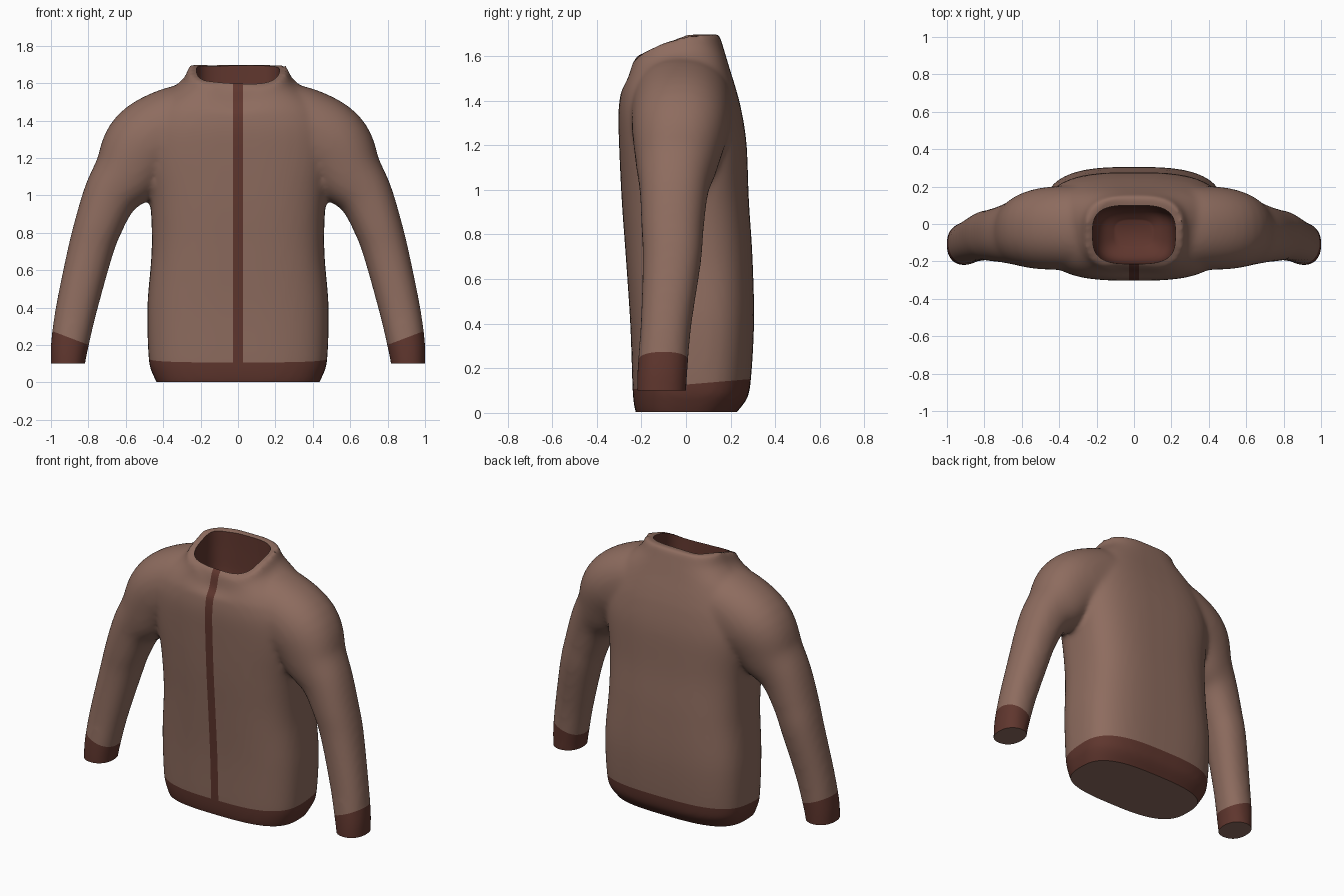
import bpy, bmesh, math
from mathutils import Vector

if "Cube" in bpy.data.objects:
    bpy.data.objects.remove(bpy.data.objects["Cube"])


def material(name, col):
    m = bpy.data.materials.new(name)
    m.diffuse_color = (*col, 1)
    m.use_nodes = True
    m.node_tree.nodes["Principled BSDF"].inputs["Base Color"].default_value = m.diffuse_color
    return m


BODY = material("brown knit", (0.27, 0.15, 0.114))
TRIM = material("dark red brown trim", (0.115, 0.037, 0.027))
SIDES = 48


def smooth_rows(rows, steps=5):
    """Catmull-Rom interpolation of section rows."""
    out = []
    for i in range(len(rows) - 1):
        a, b, c, d = (rows[max(0, min(len(rows) - 1, i + k))] for k in (-1, 0, 1, 2))
        for s in range(steps):
            t = s / steps
            out.append([0.5 * (2 * q + (r - p) * t + (2 * p - 5 * q + 4 * r - w) * t * t
                               + (3 * q - p - 3 * r + w) * t ** 3)
                        for p, q, r, w in zip(a, b, c, d)])
    return out + [list(rows[-1])]


def unit(n):
    """Superellipse outline with exponent n."""
    for k in range(SIDES):
        c, s = math.cos(2 * math.pi * k / SIDES), math.sin(2 * math.pi * k / SIDES)
        yield (math.copysign(abs(c) ** (2 / n), c), math.copysign(abs(s) ** (2 / n), s))


def skin(bm, rings):
    """Closed tube through rings of points."""
    vs = [[bm.verts.new(p) for p in r] for r in rings]
    for a, b in zip(vs, vs[1:]):
        for k in range(SIDES):
            j = (k + 1) % SIDES
            bm.faces.new((a[k], a[j], b[j], b[k]))
    bm.faces.new(vs[0][::-1])
    bm.faces.new(vs[-1])


def upright(rows, n, bend=None):
    """Rings from rows of (z, half width, front y, back y)."""
    rings = []
    for z, hw, yf, yb in smooth_rows(rows):
        ring = [Vector((u * hw, (yf + yb) / 2 + v * (yb - yf) / 2, z)) for u, v in unit(n)]
        rings.append([bend(p) if bend else p for p in ring])
    return rings


def dip_collar(p):
    """Lower the collar towards the front, most of all at the middle."""
    t = max(0, (p.z - 1.45) / 0.24)
    front = max(0, -p.y)
    p.z -= t * (0.38 * front + 0.36 * front * math.exp(-(p.x / 0.13) ** 2))
    return p


def make_object(name, bm):
    bmesh.ops.recalc_face_normals(bm, faces=bm.faces[:])
    me = bpy.data.meshes.new(name)
    bm.to_mesh(me)
    bm.free()
    me.materials.append(BODY)
    me.materials.append(TRIM)
    ob = bpy.data.objects.new(name, me)
    bpy.context.collection.objects.link(ob)
    return ob


def apply(ob, kind, **settings):
    m = ob.modifiers.new(kind, kind)
    for k, v in settings.items():
        setattr(m, k, v)
    bpy.context.view_layer.objects.active = ob
    ob.select_set(True)
    bpy.ops.object.modifier_apply(modifier=m.name)


# torso with collar
TORSO = [(-0.08, .39, -.19, .17), (0, .435, -.225, .225), (.05, .458, -.235, .265),
         (.12, .477, -.24, .288), (.4, .485, -.25, .305), (.7, .462, -.27, .298),
         (.95, .468, -.288, .282), (1.2, .50, -.30, .272), (1.35, .49, -.303, .25),
         (1.45, .45, -.29, .225), (1.53, .40, -.272, .20), (1.58, .345, -.262, .185),
         (1.63, .29, -.257, .17), (1.67, .272, -.252, .158), (1.70, .262, -.248, .15)]
bm = bmesh.new()
skin(bm, upright(TORSO, 3, dip_collar))

# sleeves: centre x, y, z, radius across, radius in depth
SLEEVE = [(.915, -.112, .02, .088, .106), (.91, -.11, .1, .092, .111), (.9, -.105, .2, .101, .113),
          (.865, -.09, .39, .11, .114), (.795, -.063, .68, .12, .131), (.75, -.06, .83, .128, .14),
          (.68, -.053, 1.0, .148, .155), (.59, -.04, 1.12, .187, .185), (.49, -.025, 1.27, .222, .217),
          (.33, -.02, 1.36, .222, .225), (.2, -.02, 1.39, .21, .22)]
rows = smooth_rows(SLEEVE)
for side in (-1, 1):
    rings = []
    for i, (x, y, z, rx, ry) in enumerate(rows):
        a, b = rows[max(0, i - 1)], rows[min(len(rows) - 1, i + 1)]
        d = Vector((b[0] - a[0], b[2] - a[2])).normalized()
        rings.append([Vector((side * (x + d.y * u * rx), y + v * ry, z - d.x * u * rx))
                      for u, v in unit(2.2)])
    skin(bm, rings)

# fuse into one soft garment
jacket = make_object("jacket", bm)
apply(jacket, 'REMESH', mode='VOXEL', voxel_size=0.016)
apply(jacket, 'SMOOTH', factor=0.5, iterations=12)

bm = bmesh.new()
bm.from_mesh(jacket.data)


def cut(co, no, where, clear=False):
    """Slice the faces chosen by where(); optionally drop the far side."""
    fs = [f for f in bm.faces if where(f.calc_center_median())]
    es = {e for f in fs for e in f.edges}
    vs = {v for f in fs for v in f.verts}
    bmesh.ops.bisect_plane(bm, geom=[*vs, *es, *fs], dist=1e-5, plane_co=co,
                           plane_no=no, clear_outer=clear)


# flat hem and cuff openings
cut((0, 0, 0.003), (0, 0, -1), lambda c: abs(c.x) < 0.6 and c.z < 0.3, True)
cut((0, 0, 0.1), (0, 0, -1), lambda c: abs(c.x) > 0.6 and c.z < 0.3, True)
bm.edges.ensure_lookup_table()
bmesh.ops.holes_fill(bm, edges=[e for e in bm.edges if e.is_boundary], sides=0)

# colour borders: hem band, cuffs, front placket
HEM, CUFF, PLACKET = 0.127, 0.235, 0.026
cut((0, 0, HEM), (0, -0.085, 1), lambda c: abs(c.x) < 0.6 and c.z < 0.3)
for side in (-1, 1):
    cut((side * 0.89, 0, CUFF), (side * -0.38, 0, 1), lambda c: c.x * side > 0.6 and c.z < 0.5)
    cut((side * PLACKET, 0, 0), (1, 0, 0), lambda c: c.y < 0 and abs(c.x) < 0.1 and c.z > 0.02)
bm.normal_update()
for f in bm.faces:
    c = f.calc_center_median()
    ax = abs(c.x)
    hem = ax < 0.6 and c.z < HEM + 0.085 * c.y
    cuff = ax > 0.6 and c.z < CUFF + 0.38 * (ax - 0.89)
    placket = ax < PLACKET and c.y < -0.15
    cap = len(f.verts) > 12
    f.material_index = int((hem or cuff or placket) and not cap)
bm.to_mesh(jacket.data)
bm.free()

# neck opening
bm = bmesh.new()
skin(bm, upright([(1.30, .10, -.12, .02), (1.35, .17, -.18, .07), (1.42, .205, -.205, .09),
                  (1.55, .218, -.212, .097), (1.68, .222, -.215, .1), (1.85, .225, -.217, .102)], 3.2))
for f in bm.faces:
    f.material_index = 1
cutter = make_object("neck_cutter", bm)
cutter.hide_render = True
apply(jacket, 'BOOLEAN', operation='DIFFERENCE', solver='EXACT', object=cutter)
bpy.data.objects.remove(cutter)

bpy.ops.object.select_all(action='DESELECT')
jacket.select_set(True)
bpy.context.view_layer.objects.active = jacket
bpy.ops.object.shade_smooth_by_angle(angle=math.radians(45))
